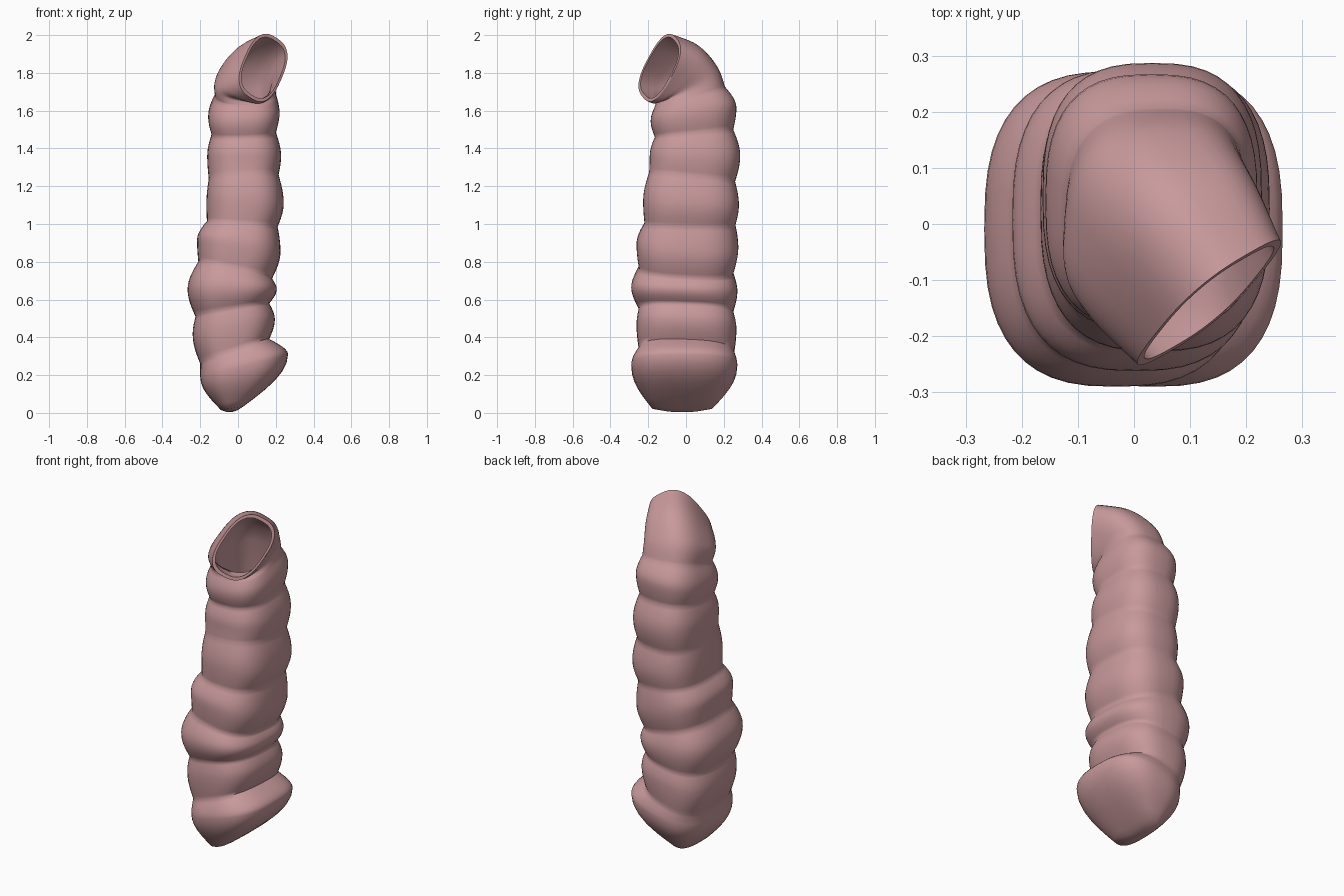
import bpy, bmesh, math
from mathutils import Vector

cube = bpy.data.objects.get("Cube")
if cube:
    bpy.data.objects.remove(cube, do_unlink=True)

SIDES = 48        # points around each cross-section
STEPS = 6         # rings between a groove and a bulge
POWER = 2.7       # squareness of the cross-section
CORNER = 2 ** (-1 / POWER)


# A section is a centre and two half-axes
def body_section(left, right, front, back, z, rise_x, rise_y):
    return (Vector(((left + right) / 2, (front + back) / 2, z)),
            Vector(((right - left) / 2, 0, rise_x)),
            Vector((0, (back - front) / 2, rise_y)))


# A hood section is set by its four corners
def corner_section(low, high, left, right):
    low, high, left, right = map(Vector, (low, high, left, right))
    d, e = (low - high) / 2, (right - left) / 2
    centre = (low + high + left + right) / 4
    return centre, (d + e) / (2 * CORNER), (e - d) / (2 * CORNER)


def scaled(section, factor):
    c, u, v = section
    return c.copy(), u * factor, v * factor


# Quick growth near the groove and a flat crown at the bulge, even steps in height
def bulge_mix(groove, bulge, t):
    w = math.sin(t * math.pi / 2)
    mixed = []
    for a, b in zip(groove, bulge):
        p = a.lerp(b, w)
        p.z = a.z + (b.z - a.z) * t
        mixed.append(p)
    return tuple(mixed)


def spline_mix(s0, s1, s2, s3, t):
    return tuple(b + (c - a) * (t / 2) + (2 * a - 5 * b + 4 * c - d) * (t * t / 2)
                 + (3 * b - a - 3 * c + d) * (t ** 3 / 2)
                 for a, b, c, d in zip(s0, s1, s2, s3))


def signed_power(value):
    return math.copysign(abs(value) ** (2 / POWER), value)


def ring_points(section):
    c, u, v = section
    for i in range(SIDES):
        a = 2 * math.pi * i / SIDES
        yield c + u * signed_power(math.cos(a)) + v * signed_power(math.sin(a))


# Body: alternating grooves and bulges, from the keel at the base upward
body = [body_section(*row) for row in (
    (-.09, .03, -.18, .14, .025, .01, 0),
    (-.2, .265, -.29, .272, .25, .06, 0),
    (-.2, .165, -.25, .255, .325, .065, -.01),
    (-.24, .195, -.262, .267, .455, .04, -.01),
    (-.225, .165, -.25, .25, .545, .035, -.01),
    (-.267, .205, -.29, .272, .655, 0, -.01),
    (-.21, .18, -.25, .25, .755, -.045, -.015),
    (-.217, .225, -.262, .277, .885, -.03, -.01),
    (-.165, .21, -.22, .262, 1.0, -.015, -.005),
    (-.167, .242, -.227, .28, 1.11, 0, -.01),
    (-.155, .215, -.195, .26, 1.25, .01, -.025),
    (-.163, .228, -.192, .287, 1.36, 0, 0),
    (-.14, .2, -.165, .25, 1.48, .005, .02),
    (-.158, .22, -.187, .267, 1.58, .01, .035),
)]

# Hood: bends forward and ends in the open mouth
hood = [corner_section(*row) for row in (
    ((.16, -.12, 1.63), (-.085, .16, 1.71), (-.085, -.12, 1.65), (.17, .17, 1.72)),
    ((.13, -.11, 1.65), (-.075, .13, 1.83), (-.09, -.14, 1.7), (.19, .13, 1.79)),
    ((.13, -.135, 1.655), (0, .03, 1.95), (-.05, -.19, 1.72), (.23, .06, 1.85)),
    ((.15, -.17, 1.66), (.11, -.12, 2.0), (.01, -.245, 1.75), (.265, -.025, 1.9)),
)]

sections = [scaled(body[0], .5), body[0]]
for i in range(len(body) - 1):
    for k in range(1, STEPS + 1):
        t = k / STEPS
        if i % 2 == 0:
            sections.append(bulge_mix(body[i], body[i + 1], t))
        else:
            sections.append(bulge_mix(body[i + 1], body[i], 1 - t))
for k in range(1, STEPS + 1):
    sections.append(bulge_mix(hood[0], body[-1], 1 - k / STEPS))
for i in range(len(hood) - 1):
    around = [hood[max(0, min(j, len(hood) - 1))] for j in range(i - 1, i + 3)]
    for k in range(1, STEPS + 1):
        sections.append(spline_mix(*around, k / STEPS))

# Thin lip and the hollow inside the hood
sections += [scaled(hood[3], .95), scaled(hood[3], .9), scaled(hood[2], .87),
             scaled(hood[1], .85), scaled(hood[0], .82), scaled(body[-2], .8)]

bm = bmesh.new()
rings = [[bm.verts.new(p) for p in ring_points(s)] for s in sections]
for lower, upper in zip(rings, rings[1:]):
    for i in range(SIDES):
        j = (i + 1) % SIDES
        bm.faces.new((lower[i], lower[j], upper[j], upper[i]))
keel = bm.verts.new(body[0][0] - Vector((0, 0, .02)))
floor = bm.verts.new(body[-2][0])
for i in range(SIDES):
    j = (i + 1) % SIDES
    bm.faces.new((keel, rings[0][j], rings[0][i]))
    bm.faces.new((floor, rings[-1][i], rings[-1][j]))
for v in rings[0]:
    v.co.z -= .015
bmesh.ops.recalc_face_normals(bm, faces=bm.faces)

mesh = bpy.data.meshes.new("segmented_body")
bm.to_mesh(mesh)
bm.free()
segmented_body = bpy.data.objects.new("segmented_body", mesh)
bpy.context.collection.objects.link(segmented_body)

# Soft pink skin
skin = bpy.data.materials.new("pink_skin")
skin.use_nodes = True
colour = (.58, .32, .33, 1)
skin.diffuse_color = colour
skin.node_tree.nodes["Principled BSDF"].inputs["Base Color"].default_value = colour
mesh.materials.append(skin)

bpy.ops.object.select_all(action='DESELECT')
segmented_body.select_set(True)
bpy.context.view_layer.objects.active = segmented_body
bpy.ops.object.shade_smooth_by_angle(angle=math.radians(70))
